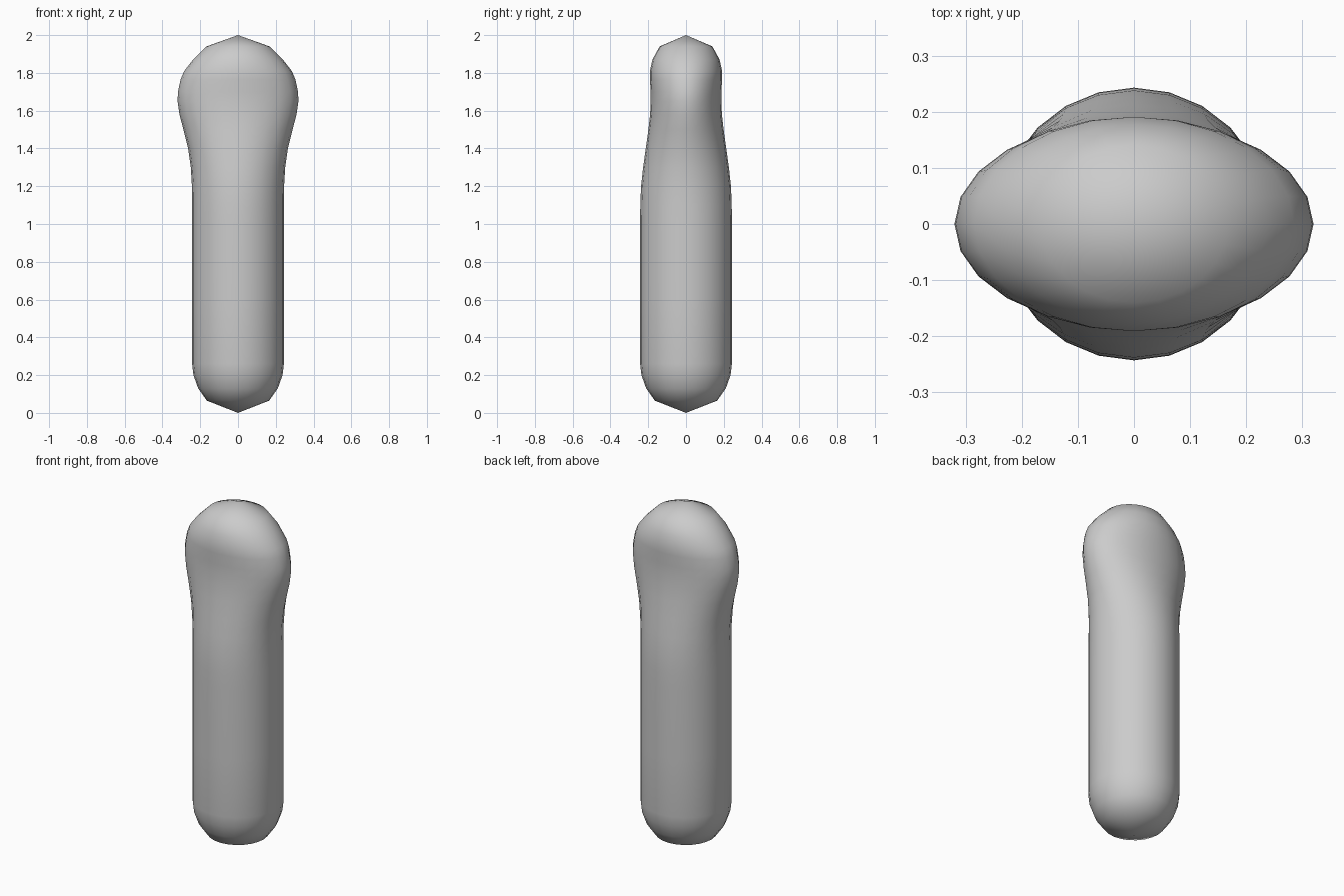
import bpy
import bmesh
from math import cos, sin, pi

cube = bpy.data.objects.get("Cube")
if cube:
    bpy.data.objects.remove(cube, do_unlink=True)

SIDES = 24

# Elliptical cross-sections: height, half width, half depth
SECTIONS = [
    (0.065, 0.165, 0.165), (0.13, 0.211, 0.211), (0.2, 0.236, 0.236),
    (0.26, 0.243, 0.243), (0.6, 0.243, 0.243), (1.0, 0.243, 0.243),
    (1.1, 0.243, 0.242), (1.2, 0.244, 0.238), (1.3, 0.25, 0.227),
    (1.4, 0.264, 0.213), (1.5, 0.289, 0.199), (1.58, 0.31, 0.19),
    (1.65, 0.32, 0.187), (1.7, 0.318, 0.187), (1.765, 0.304, 0.191),
    (1.81, 0.285, 0.191), (1.87, 0.238, 0.178), (1.94, 0.167, 0.14),
]

# Plain grey surface
grey = bpy.data.materials.new("plain_grey")
grey.use_nodes = True
colour = (0.6, 0.6, 0.6, 1)
grey.diffuse_color = colour
grey.node_tree.nodes["Principled BSDF"].inputs["Base Color"].default_value = colour

# Loft the rounded body and flattened head between two poles
bm = bmesh.new()
rings = []
for z, width, depth in SECTIONS:
    angles = [2 * pi * i / SIDES for i in range(SIDES)]
    rings.append([bm.verts.new((width * cos(a), depth * sin(a), z)) for a in angles])
bottom = bm.verts.new((0, 0, 0))
top = bm.verts.new((0, 0, 2))

for i in range(SIDES):
    j = (i + 1) % SIDES
    bm.faces.new((bottom, rings[0][j], rings[0][i]))
    for low, high in zip(rings, rings[1:]):
        bm.faces.new((low[i], low[j], high[j], high[i]))
    bm.faces.new((rings[-1][i], rings[-1][j], top))
for face in bm.faces:
    face.smooth = True

mesh = bpy.data.meshes.new("rounded_body")
bm.to_mesh(mesh)
bm.free()
mesh.materials.append(grey)
body = bpy.data.objects.new("rounded_body", mesh)
bpy.context.collection.objects.link(body)
